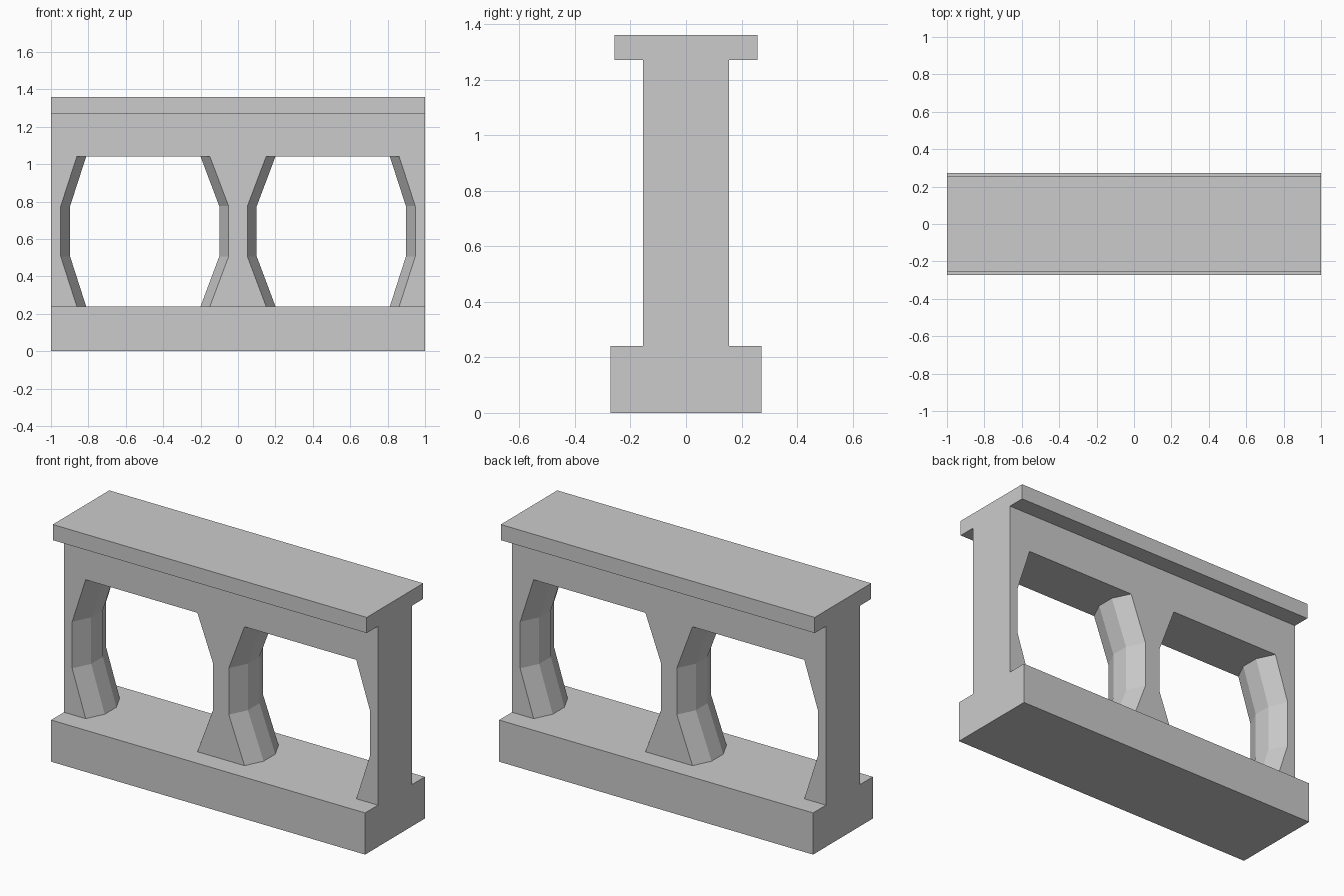
import bpy, bmesh

if "Cube" in bpy.data.objects:
    bpy.data.objects.remove(bpy.data.objects["Cube"])

WALL_Y = 0.155          # half depth of the wall
FLAT_Y = 0.053          # half depth of the flat inner facet
BULGE = 0.05            # how far the jambs swell past the wall face
LEVELS = [0.24, 0.507, 0.775, 1.04]


def make_object(name, bm):
    bmesh.ops.recalc_face_normals(bm, faces=bm.faces)
    mesh = bpy.data.meshes.new(name)
    bm.to_mesh(mesh)
    bm.free()
    obj = bpy.data.objects.new(name, mesh)
    bpy.context.collection.objects.link(obj)
    return obj


def box(name, half_depth, z0, z1):
    bm = bmesh.new()
    bmesh.ops.create_cube(bm, size=1)
    bmesh.ops.scale(bm, vec=(2, 2 * half_depth, z1 - z0), verts=bm.verts)
    bmesh.ops.translate(bm, vec=(0, 0, (z0 + z1) / 2), verts=bm.verts)
    return make_object(name, bm)


def side(x, bulge):
    # front-to-back outline of one jamb
    return [(x, -WALL_Y), (x + bulge, -FLAT_Y), (x + bulge, FLAT_Y), (x, WALL_Y)]


def pillar(name, sections):
    # loft the cross-sections; ends stay open, hidden by base and beam
    bm = bmesh.new()
    rings = [[bm.verts.new((x, y, z)) for x, y in s] for s, z in zip(sections, LEVELS)]
    for a, b in zip(rings, rings[1:]):
        n = len(a)
        for i in range(n):
            j = (i + 1) % n
            bm.faces.new((a[i], a[j], b[j], b[i]))
    return make_object(name, bm)


# Horizontal members
box("base_plinth", 0.272, 0, 0.24)
box("upper_beam", WALL_Y, 1.04, 1.27)
box("top_rail", 0.257, 1.27, 1.36)

# Middle pillar, swelling on both sides
pillar("middle_pillar", [side(w, BULGE) + side(-w, -BULGE)[::-1]
                         for w in (0.15, 0.05, 0.05, 0.15)])

# End half-pillars, flat on the outside
for label, s in (("left", -1), ("right", 1)):
    pillar(label + "_end_pillar",
           [side(s * x, -s * BULGE) + [(s, WALL_Y), (s, -WALL_Y)]
            for x in (0.862, 0.948, 0.948, 0.862)])
